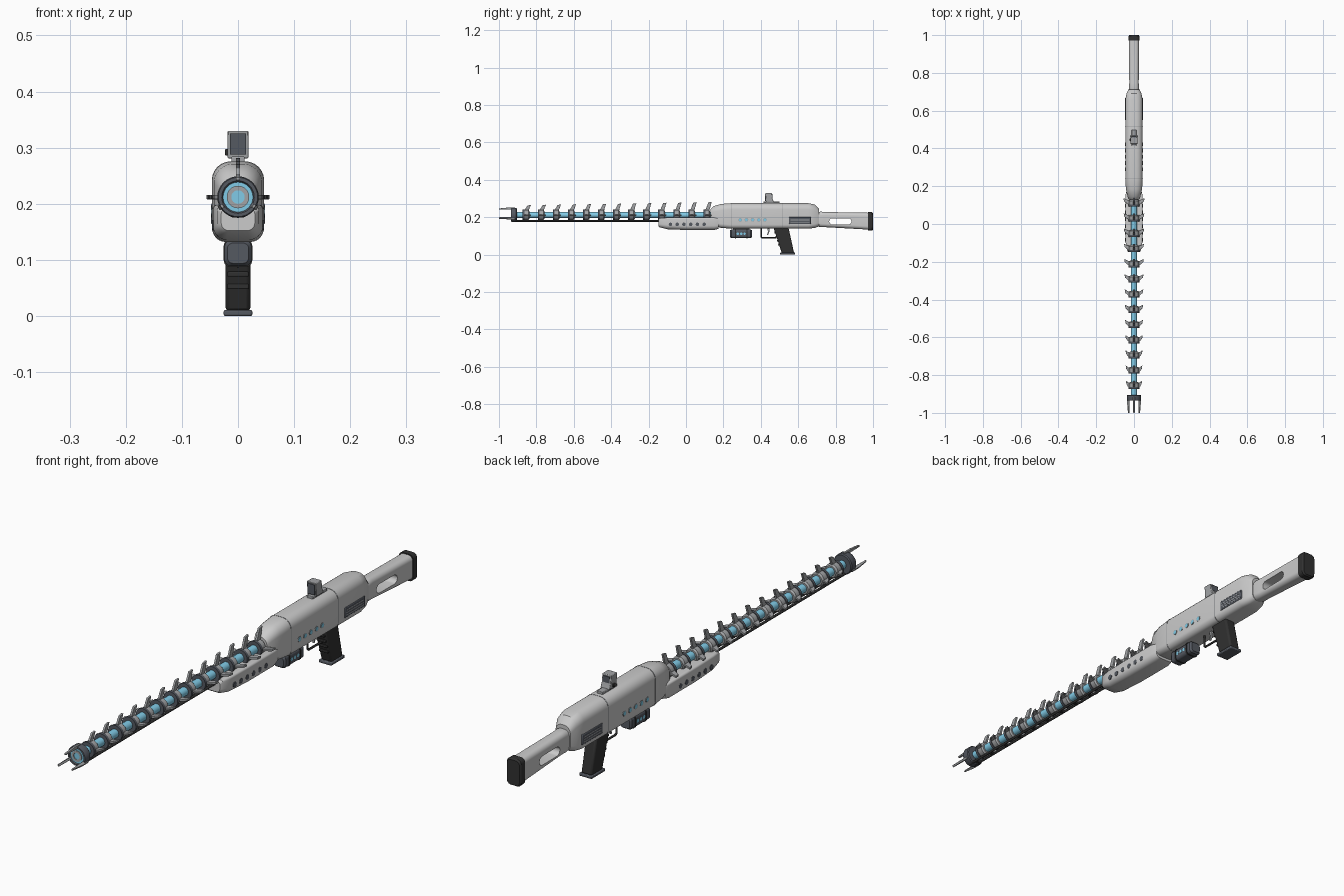
import bpy, bmesh, math
from mathutils import Matrix, Vector

if "Cube" in bpy.data.objects:
    bpy.data.objects.remove(bpy.data.objects["Cube"])

AX = 0.212  # barrel axis height


def material(name, col):
    m = bpy.data.materials.new(name)
    m.diffuse_color = (*col, 1)
    m.use_nodes = True
    m.node_tree.nodes["Principled BSDF"].inputs["Base Color"].default_value = m.diffuse_color
    return m


LIGHT = material("light_shell", (0.62, 0.62, 0.63))
MID = material("mid_metal", (0.36, 0.37, 0.38))
DARK = material("dark_metal", (0.09, 0.10, 0.12))
BLACK = material("black_rubber", (0.03, 0.03, 0.03))
BLUE = material("glow_blue", (0.22, 0.60, 0.80))


def finish(name, bm, mat, bevel=0):
    bmesh.ops.recalc_face_normals(bm, faces=bm.faces)
    me = bpy.data.meshes.new(name)
    bm.to_mesh(me)
    bm.free()
    me.materials.append(mat)
    ob = bpy.data.objects.new(name, me)
    bpy.context.collection.objects.link(ob)
    if bevel:
        b = ob.modifiers.new("bevel", 'BEVEL')
        b.width, b.segments = bevel, 2
    return ob


def section(y, w, z0, z1, rt, rb, n=6):
    """Rounded rectangle across x/z at station y."""
    pts = []
    for sx, top, a0 in ((1, 1, 0), (-1, 1, 90), (-1, 0, 180), (1, 0, 270)):
        r = min(rt if top else rb, w * 0.98, (z1 - z0) * 0.49)
        cx, cz = sx * (w - r), (z1 - r if top else z0 + r)
        for i in range(n + 1):
            a = math.radians(a0 + 90 * i / n)
            pts.append((cx + r * math.cos(a), y, cz + r * math.sin(a)))
    return pts


def loft(name, stations, mat, bevel=0):
    bm = bmesh.new()
    rings = [[bm.verts.new(p) for p in section(*s)] for s in stations]
    for a, b in zip(rings, rings[1:]):
        for i in range(len(a)):
            j = (i + 1) % len(a)
            bm.faces.new((a[i], a[j], b[j], b[i]))
    bm.faces.new(rings[0])
    bm.faces.new(rings[-1])
    return finish(name, bm, mat, bevel)


def lathe(name, prof, mat, z=AX, x=0, seg=32):
    """Spin a closed (y, radius) outline round a y-parallel axis."""
    bm = bmesh.new()
    rings = [[bm.verts.new((x + r * math.cos(2 * math.pi * k / seg), y,
                            z + r * math.sin(2 * math.pi * k / seg)))
              for k in range(seg)] for y, r in prof]
    for i, a in enumerate(rings):
        b = rings[(i + 1) % len(rings)]
        for k in range(seg):
            m = (k + 1) % seg
            bm.faces.new((a[k], a[m], b[m], b[k]))
    return finish(name, bm, mat)


def rod(name, y0, y1, r, mat, z=AX, x=0, seg=24):
    bm = bmesh.new()
    bmesh.ops.create_cone(bm, cap_ends=True, segments=seg, radius1=r, radius2=r, depth=y1 - y0,
                          matrix=Matrix.Translation((x, (y0 + y1) / 2, z)) @ Matrix.Rotation(math.pi / 2, 4, 'X'))
    return finish(name, bm, mat)


def box(name, x0, x1, y0, y1, z0, z1, mat, bevel=0):
    bm = bmesh.new()
    bmesh.ops.create_cube(bm, size=1, matrix=Matrix.Translation(((x0 + x1) / 2, (y0 + y1) / 2, (z0 + z1) / 2))
                          @ Matrix.Diagonal((x1 - x0, y1 - y0, z1 - z0, 1)))
    return finish(name, bm, mat, bevel)


def prism(name, pts, half, mat, bevel=0, spin=0):
    """Extrude a (y, z) outline across x; spin turns it round the barrel axis."""
    bm = bmesh.new()
    f = bm.faces.new([bm.verts.new((-half, y, z)) for y, z in pts])
    ext = bmesh.ops.extrude_face_region(bm, geom=[f])['geom']
    bmesh.ops.translate(bm, vec=(2 * half, 0, 0), verts=[v for v in ext if isinstance(v, bmesh.types.BMVert)])
    if spin:
        bmesh.ops.rotate(bm, cent=(0, 0, AX), matrix=Matrix.Rotation(math.radians(spin), 3, 'Y'), verts=bm.verts)
    return finish(name, bm, mat, bevel)


def side_dots(name, ys, z, w, r, mat):
    """Row of discs showing on both sides of a body."""
    bm = bmesh.new()
    for y in ys:
        bmesh.ops.create_cone(bm, cap_ends=True, segments=16, radius1=r, radius2=r, depth=2 * w,
                              matrix=Matrix.Translation((0, y, z)) @ Matrix.Rotation(math.pi / 2, 4, 'Y'))
    return finish(name, bm, mat)


# Receiver shell with seams
loft("receiver", [(0.13, .026, .178, .243, .026, .02), (0.145, .034, .158, .258, .03, .02),
                  (0.185, .043, .144, .271, .034, .022), (0.24, .046, .139, .275, .034, .022),
                  (0.655, .046, .139, .275, .034, .022), (0.69, .040, .143, .268, .034, .022),
                  (0.712, .030, .152, .243, .026, .02)], LIGHT)
for i, y in enumerate((0.24, 0.513)):
    loft(f"receiver_seam_{i}", [(y, .0467, .1383, .2757, .034, .022),
                                (y + .004, .0467, .1383, .2757, .034, .022)], MID)
side_dots("receiver_lights_rims", [0.29 + .033 * i for i in range(5)], .186, .0472, .010, MID)
side_dots("receiver_lights", [0.29 + .033 * i for i in range(5)], .186, .0478, .0075, BLUE)
box("side_port", -.048, .048, .55, .668, .163, .201, DARK, .003)
for i in range(3):
    box(f"side_port_slat_{i}", -.0485, .0485, .558, .66, .170 + .009 * i, .173 + .009 * i, MID)

# Stock with through slot, butt pad
stock = loft("stock", [(0.70, .024, .152, .226, .02, .02), (0.72, .027, .147, .230, .02, .02),
                       (0.745, .025, .147, .228, .018, .018), (0.978, .027, .134, .224, .018, .018)], LIGHT)
bm = bmesh.new()
slot = [(yc + .0165 * math.cos(math.radians(a)), .178 + .0165 * math.sin(math.radians(a)))
        for yc, a0 in ((.868, -90), (.782, 90)) for a in range(a0, a0 + 181, 20)]
bm.free()
cutter = prism("slot_cutter", slot, .06, LIGHT)
mod = stock.modifiers.new("slot", 'BOOLEAN')
mod.operation, mod.object, mod.solver = 'DIFFERENCE', cutter, 'EXACT'
bpy.context.view_layer.objects.active = stock
bpy.ops.object.modifier_apply(modifier="slot")
bpy.data.objects.remove(cutter)
loft("butt_pad", [(0.972, .029, .129, .227, .016, .016), (0.994, .029, .128, .227, .016, .016),
                  (1.0, .025, .132, .223, .014, .014)], BLACK)

# Handguard under the barrel
loft("handguard", [(-.148, .030, .152, .190, .008, .014), (-.14, .037, .146, .196, .008, .018),
                   (-.10, .044, .136, .198, .008, .024), (0.0, .046, .132, .198, .008, .024),
                   (0.15, .046, .132, .198, .008, .024), (0.175, .040, .138, .194, .008, .02)], LIGHT)
side_dots("handguard_vents", [-.083 + .036 * i for i in range(6)], .162, .0466, .0095, DARK)

# Glowing barrel and repeated fin collars
rod("barrel_core", -.925, .16, .0155, BLUE)
for i in range(13):
    y, t = -.855 + .0805 * i, i / 12
    lathe(f"collar_{i}", [(y - .014, .014), (y - .014, .022), (y - .009, .026), (y + .012, .026),
                          (y + .018, .021), (y + .018, .014)], MID)
    lathe(f"collar_band_{i}", [(y - .018, .014), (y - .018, .0285), (y - .008, .0285), (y - .008, .014)], DARK)
    for label, spin, tip in (("top", 0, .054 + .016 * t), ("right", 90, .043 + .013 * t),
                             ("left", -90, .043 + .013 * t)):
        out = [(y - .014, AX + .02), (y + .014, AX + .02), (y + .016, AX + .031),
               (y + .026, AX + tip), (y + .008, AX + tip - .003), (y - .004, AX + .034)]
        prism(f"{label}_fin_{i}", out, .004, MID, .001, spin)

# Lower rails tying muzzle to handguard
for s, n in ((-1, "left"), (1, "right")):
    rod(f"{n}_lower_rail", -.925, -.10, .0045, BLACK, .180, s * .009, 12)
for i in range(10):
    box(f"rail_tie_{i}", -.009, .009, -.9 + .08 * i, -.89 + .08 * i, .177, .184, BLACK)

# Muzzle ring, lens and prongs
lathe("muzzle_ring", [(-.93, .026), (-.935, .029), (-.935, .035), (-.931, .037), (-.908, .037),
                      (-.904, .034), (-.904, .014), (-.915, .014)], DARK)
lathe("muzzle_glow", [(-.931, .019), (-.931, .027), (-.91, .027), (-.91, .019)], BLUE)
lathe("muzzle_inner", [(-.934, .012), (-.934, .020), (-.91, .020), (-.91, .012)], MID)
rod("muzzle_lens", -.932, -.91, .0125, BLUE)
for i, spin in enumerate((0, 120, 240)):
    prism(f"muzzle_prong_{i}", [(-.915, AX + .028), (-.915, AX + .040), (-.95, AX + .040), (-1.0, AX + .035),
                                (-1.0, AX + .030), (-.95, AX + .029)], .004, MID, .001, spin)

# Power cell pod below the receiver
loft("pod", [(.235, .019, .094, .130, .01, .01), (.242, .024, .089, .135, .012, .012),
             (.346, .024, .089, .135, .012, .012), (.353, .019, .094, .130, .01, .01)], DARK)
box("pod_mount", -.012, .012, .25, .34, .125, .145, MID)
for i in range(2):
    y = .262 + .062 * i
    loft(f"pod_band_{i}", [(y, .0255, .0875, .1365, .012, .012), (y + .006, .0255, .0875, .1365, .012, .012)], BLACK)
side_dots("pod_lights", [.277, .295, .313], .112, .0248, .0065, BLUE)

# Grip with finger ridges, base plate
prism("grip", [(.468, .145), (.548, .145), (.578, .008), (.512, .008)], .022, BLACK, .007)
box("grip_base", -.0255, .0255, .503, .583, 0, .011, DARK, .003)
for i in range(4):
    z = .048 + .022 * i
    y = .512 - (z - .008) * .321
    box(f"grip_ridge_{i}", -.019, .019, y - .006, y + .012, z, z + .009, BLACK, .002)

# Trigger and guard
cu = bpy.data.curves.new("trigger_guard", 'CURVE')
cu.dimensions, cu.bevel_depth, cu.bevel_resolution = '3D', .004, 2
sp = cu.splines.new('POLY')
path = [(.402, .142), (.402, .095), (.408, .090), (.485, .090)]
sp.points.add(len(path) - 1)
for p, (y, z) in zip(sp.points, path):
    p.co = (0, y, z, 1)
cu.materials.append(BLACK)
bpy.context.collection.objects.link(bpy.data.objects.new("trigger_guard", cu))
prism("trigger", [(.435, .142), (.447, .142), (.445, .12), (.438, .105), (.433, .106), (.438, .122)], .004, MID)

# Sight: base, hooded frame, dark lens, knob
box("sight_base", -.012, .012, .415, .50, .272, .284, MID, .002)
prism("sight_frame", [(.428, .281), (.470, .281), (.462, .300), (.458, .330), (.424, .330)], .0185, MID, .002)
box("sight_lens", -.0145, .0145, .4215, .44, .288, .325, DARK)
box("sight_rear_lens", -.013, .013, .45, .4625, .302, .325, DARK)
box("sight_knob", -.023, -.012, .44, .452, .286, .298, BLACK, .002)

# Smooth shading with crisp edges
bpy.ops.object.select_all(action='DESELECT')
for ob in bpy.context.scene.objects:
    if ob.type == 'MESH':
        ob.select_set(True)
        bpy.context.view_layer.objects.active = ob
bpy.ops.object.shade_smooth_by_angle(angle=math.radians(32))
